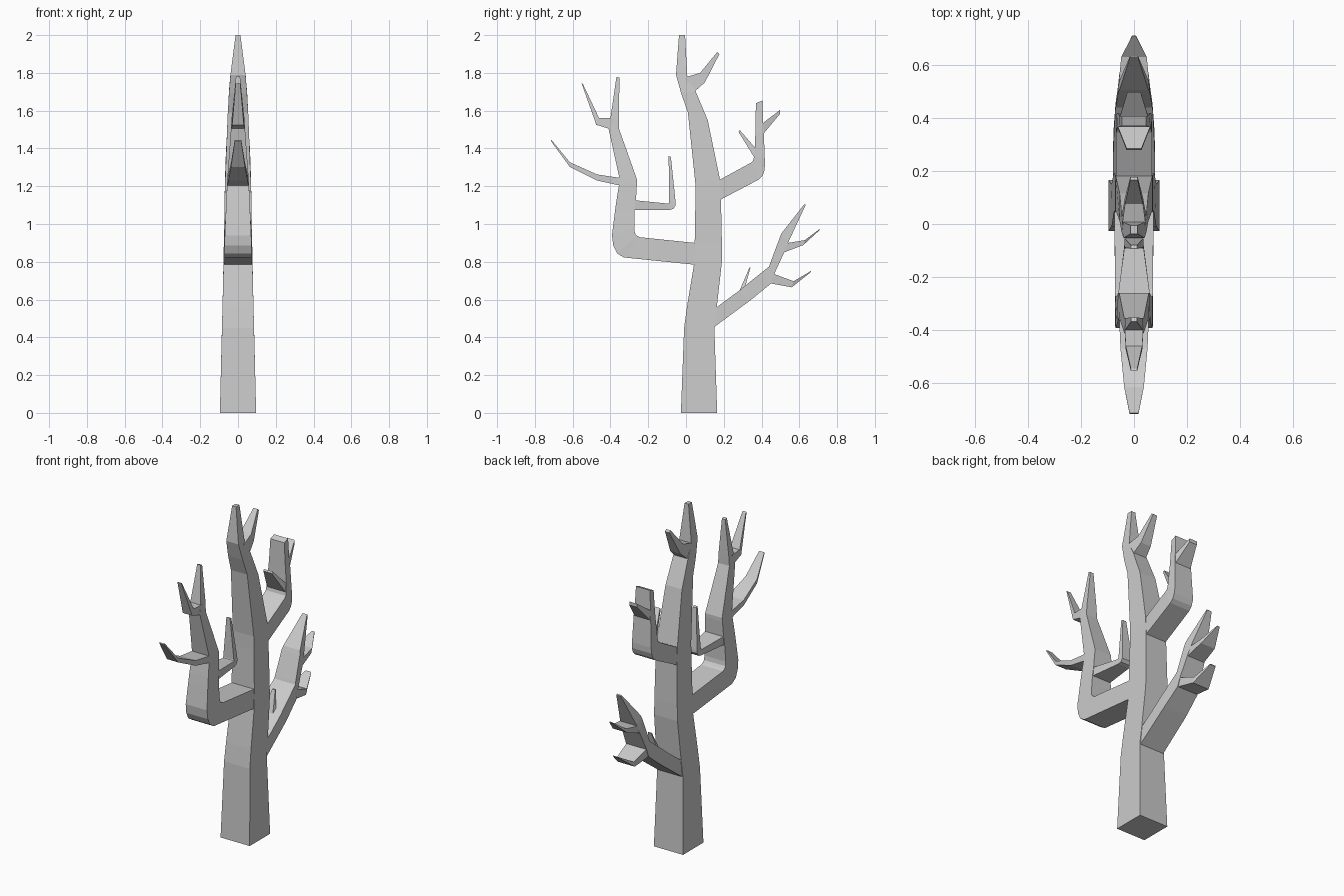
import bpy, bmesh


def limb(name, sections, root=0.015):
    """Loft a flat-sided limb. Section = (y1, z1, y2, z2, half thickness in x)."""
    secs = [list(s) for s in sections]
    if root:  # sink the root into its parent
        a, b = secs[0], secs[1]
        dy = (b[0] + b[2] - a[0] - a[2]) / 2
        dz = (b[1] + b[3] - a[1] - a[3]) / 2
        k = root / max((dy * dy + dz * dz) ** 0.5, 1e-6)
        secs.insert(0, [a[0] - dy * k, a[1] - dz * k, a[2] - dy * k, a[3] - dz * k, a[4]])
    bm = bmesh.new()
    rings = []
    for y1, z1, y2, z2, h in secs:
        rings.append([bm.verts.new(p) for p in
                      ((-h, y1, z1), (h, y1, z1), (h, y2, z2), (-h, y2, z2))])
    for r, s in zip(rings, rings[1:]):
        for i in range(4):
            j = (i + 1) % 4
            bm.faces.new((r[i], r[j], s[j], s[i]))
    bm.faces.new(rings[0][::-1])
    bm.faces.new(rings[-1])
    bmesh.ops.remove_doubles(bm, verts=bm.verts[:], dist=0.0005)
    bmesh.ops.recalc_face_normals(bm, faces=bm.faces[:])
    me = bpy.data.meshes.new(name)
    bm.to_mesh(me)
    bm.free()
    ob = bpy.data.objects.new(name, me)
    bpy.context.collection.objects.link(ob)
    return ob


# Trunk, bottom to top, and its crown fork
limb("trunk", [
    (-.027, 0, .165, 0, .096), (-.01, .45, .15, .455, .085),
    (.005, .56, .163, .56, .082), (.042, .785, .19, .80, .077),
    (.046, .90, .19, .90, .075), (.05, 1.13, .185, 1.13, .071),
    (.05, 1.21, .18, 1.235, .069), (.01, 1.59, .115, 1.55, .054),
    (-.025, 1.69, .05, 1.705, .048), (-.053, 1.79, .007, 1.78, .04),
    (-.037, 2, -.005, 2, .013)], 0)
limb("crown_twig", [
    (.007, 1.78, .05, 1.705, .043), (.075, 1.80, .10, 1.75, .034),
    (.165, 1.91, .177, 1.90, .014)])

# Left branch with rounded elbow
limb("left_branch", [
    (.042, .785, .046, .90, .073), (-.33, .823, -.245, .93, .072),
    (-.365, .845, -.26, .938, .072), (-.385, .885, -.27, .95, .071),
    (-.392, .94, -.274, .975, .07), (-.375, 1.075, -.272, 1.075, .064),
    (-.368, 1.125, -.265, 1.125, .062), (-.355, 1.205, -.26, 1.215, .058),
    (-.353, 1.245, -.26, 1.237, .056), (-.41, 1.505, -.355, 1.505, .037),
    (-.40, 1.56, -.354, 1.56, .034), (-.368, 1.78, -.353, 1.775, .011)])
limb("left_outer_twig", [
    (-.353, 1.245, -.355, 1.205, .056), (-.47, 1.262, -.47, 1.23, .051),
    (-.615, 1.327, -.615, 1.302, .037), (-.712, 1.445, -.716, 1.44, .017)])
limb("left_inner_twig", [
    (-.265, 1.125, -.272, 1.075, .06), (-.095, 1.108, -.085, 1.075, .037),
    (-.091, 1.11, -.068, 1.08, .036), (-.089, 1.115, -.055, 1.098, .035),
    (-.089, 1.125, -.055, 1.115, .034), (-.092, 1.36, -.08, 1.355, .012)])
limb("left_upper_twig", [
    (-.40, 1.56, -.41, 1.505, .035), (-.46, 1.56, -.475, 1.525, .031),
    (-.545, 1.74, -.553, 1.745, .012)])

# Upper right branch with rounded elbow
limb("upper_right_branch", [
    (.18, 1.235, .185, 1.13, .068), (.345, 1.325, .385, 1.235, .067),
    (.355, 1.335, .405, 1.255, .066), (.36, 1.355, .416, 1.285, .065),
    (.365, 1.405, .418, 1.32, .063), (.367, 1.48, .412, 1.48, .056),
    (.368, 1.535, .408, 1.535, .052), (.37, 1.64, .405, 1.653, .046)])
limb("upper_right_inner_twig", [
    (.365, 1.405, .36, 1.355, .06), (.285, 1.497, .278, 1.488, .028)])
limb("upper_right_outer_twig", [
    (.408, 1.535, .412, 1.48, .052), (.497, 1.603, .497, 1.582, .025)])

# Lower right branch and its twigs
limb("lower_right_branch", [
    (.163, .56, .15, .455, .08), (.285, .65, .333, .59, .078),
    (.315, .675, .355, .607, .077), (.44, .775, .45, .685, .07),
    (.445, .79, .467, .735, .068), (.497, .93, .52, .85, .06),
    (.505, .95, .54, .90, .055), (.628, 1.107, .634, 1.102, .015)])
limb("lower_right_end_twig", [
    (.467, .735, .45, .685, .066), (.57, .697, .56, .665, .055),
    (.663, .752, .663, .747, .018)])
limb("lower_right_side_twig", [
    (.54, .90, .52, .85, .057), (.63, .915, .62, .888, .048),
    (.707, .973, .71, .97, .008)])
limb("lower_right_stub", [
    (.285, .65, .315, .675, .03), (.335, .768, .342, .77, .01)])
